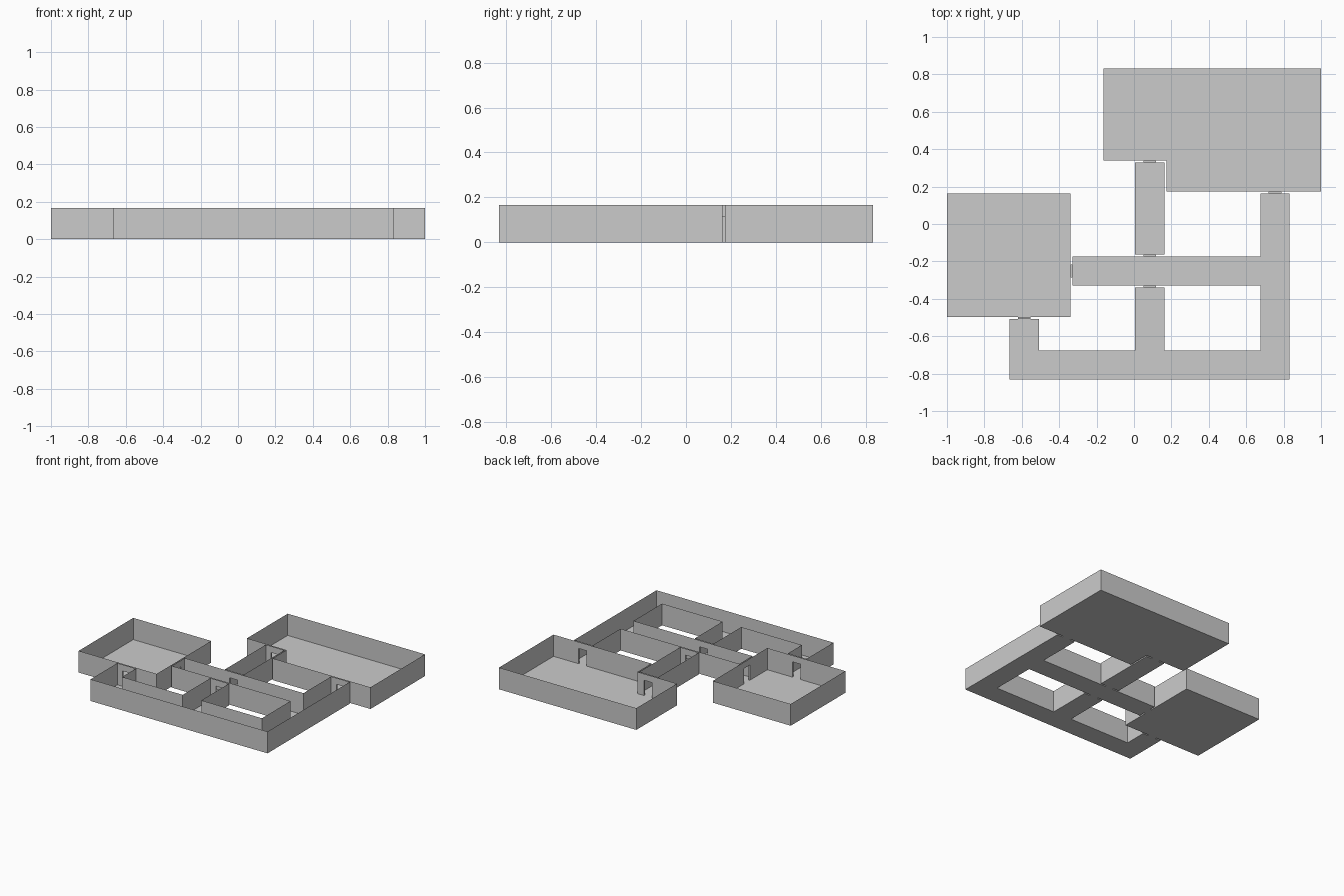
import bpy
import bmesh
from mathutils import Vector

if "Cube" in bpy.data.objects:
    bpy.data.objects.remove(bpy.data.objects["Cube"])

CELL = 0.16754          # floor-plan grid size
INSET = 0.00524         # rooms sit slightly inside their grid cells
WALL_H = 0.166
DOOR_W = 0.067
DOOR_H = 0.117
UP = Vector((0, 0, 1))

# Room outlines in grid cells, counter-clockwise
ROOMS = {
    "west_room": [(0, 2), (4, 2), (4, 6), (0, 6)],
    "north_hall": [(5, 7), (7, 7), (7, 6), (12, 6), (12, 10), (5, 10)],
    "middle_passage": [(6, 4), (7, 4), (7, 7), (6, 7)],
    "main_corridor": [(2, 0), (11, 0), (11, 6), (10, 6), (10, 4), (4, 4),
                      (4, 3), (10, 3), (10, 1), (7, 1), (7, 3), (6, 3),
                      (6, 1), (3, 1), (3, 2), (2, 2)],
}
# Doorway centres on the grid lines
DOORS = [(6.5, 7), (6.5, 4), (6.5, 3), (10.5, 6), (2.5, 2), (4, 3.5)]


def grid(p):
    return Vector(((p[0] - 6) * CELL, (p[1] - 5) * CELL, 0))


def inset_outline(cells):
    pts = [grid(p) for p in cells]
    out = []
    for i, p in enumerate(pts):
        d0 = (p - pts[i - 1]).normalized()
        d1 = (pts[(i + 1) % len(pts)] - p).normalized()
        out.append(p + (UP.cross(d0) + UP.cross(d1)) * INSET)
    return out


def finish(name, bm):
    bmesh.ops.remove_doubles(bm, verts=bm.verts, dist=1e-5)
    mesh = bpy.data.meshes.new(name)
    bm.to_mesh(mesh)
    bm.free()
    bpy.context.collection.objects.link(bpy.data.objects.new(name, mesh))


def face(bm, pts):
    bm.faces.new([bm.verts.new(p) for p in pts])


# Rooms: a floor and thin walls, notched where a doorway meets them
for name, cells in ROOMS.items():
    bm = bmesh.new()
    outline = inset_outline(cells)
    face(bm, outline)
    for i, a in enumerate(outline):
        b = outline[(i + 1) % len(outline)]
        d = (b - a).normalized()
        base = [a]
        hits = []
        for door in DOORS:
            rel = grid(door) - a
            t = rel.dot(d)
            if 0 < t < (b - a).length and (rel - d * t).length < 2 * INSET:
                hits.append(t)
        for t in sorted(hits):
            p, q = a + d * (t - DOOR_W / 2), a + d * (t + DOOR_W / 2)
            base += [p, p + UP * DOOR_H, q + UP * DOOR_H, q]
        base += [b, b + UP * WALL_H, a + UP * WALL_H]
        face(bm, base[::-1])
    finish(name, bm)

# Doorways: short tunnels bridging the gap between neighbouring rooms
for n, door in enumerate(DOORS, 1):
    bm = bmesh.new()
    c = grid(door)
    along_x = door[1] == int(door[1])
    across = Vector((1, 0, 0)) if along_x else Vector((0, 1, 0))
    through = UP.cross(across) * INSET
    w = across * DOOR_W / 2
    ring = [c - w, c + w, c + w + UP * DOOR_H, c - w + UP * DOOR_H]
    for i, p in enumerate(ring):
        q = ring[(i + 1) % 4]
        face(bm, [p - through, q - through, q + through, p + through])
    finish(f"doorway_{n}", bm)
